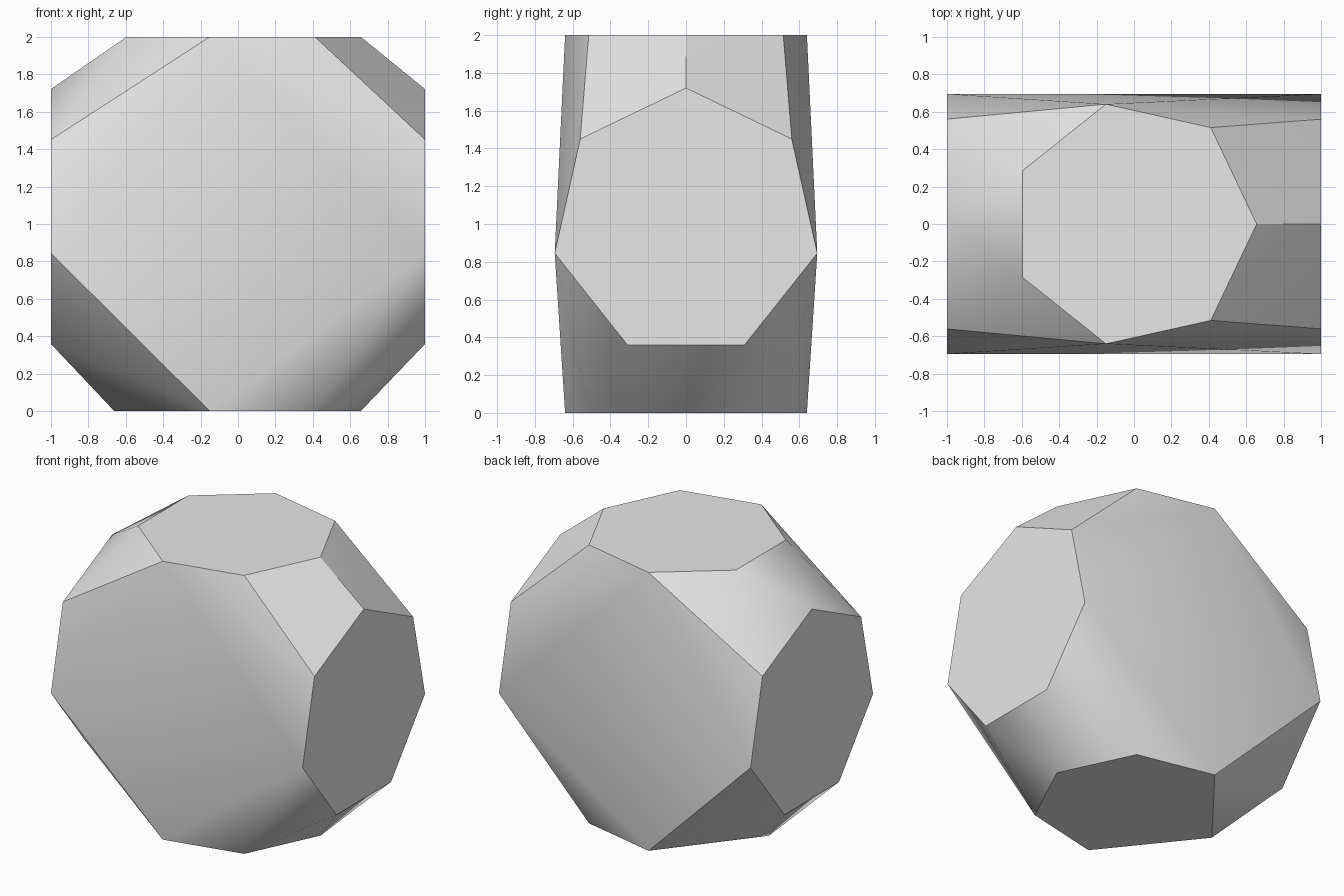
import bpy, bmesh, math

cube = bpy.data.objects.get("Cube")
if cube:
    bpy.data.objects.remove(cube, do_unlink=True)

# One plain grey material
grey = bpy.data.materials.new("light grey")
grey.use_nodes = True
grey.diffuse_color = (0.8, 0.8, 0.8, 1)
grey.node_tree.nodes["Principled BSDF"].inputs["Base Color"].default_value = (0.8, 0.8, 0.8, 1)

# Half outlines (y >= 0) of the flat end faces
top = [(0.655, 0), (0.41, 0.515), (-0.15, 0.64), (-0.595, 0.285)]     # x, y
bottom = [(0.655, 0), (0.41, 0.515), (-0.15, 0.64), (-0.66, 0)]       # x, y
side = [(0, 1.72), (0.56, 1.45), (0.695, 0.845), (0.31, 0.36)]        # y, z

points = [(x, y, 2) for x, y in top] + [(x, y, 0) for x, y in bottom]
points += [(s, y, z) for s in (-1, 1) for y, z in side]
points = set(points) | {(x, -y, z) for x, y, z in points if y}

# Wrap the outlines in a faceted block
bm = bmesh.new()
for p in sorted(points):
    bm.verts.new(p)
bmesh.ops.convex_hull(bm, input=bm.verts)
bmesh.ops.dissolve_limit(bm, angle_limit=math.radians(0.5), verts=bm.verts, edges=bm.edges)
bmesh.ops.recalc_face_normals(bm, faces=bm.faces)
mesh = bpy.data.meshes.new("faceted_block")
bm.to_mesh(mesh)
bm.free()
mesh.materials.append(grey)
block = bpy.data.objects.new("faceted_block", mesh)
bpy.context.collection.objects.link(block)

# Smooth the shallow edges, keep the rest sharp
bpy.ops.object.select_all(action='DESELECT')
block.select_set(True)
bpy.context.view_layer.objects.active = block
bpy.ops.object.shade_smooth_by_angle(angle=math.radians(30))

# The two lower corners at the left side blend softly into front and back
for e in mesh.edges:
    a, b = sorted((mesh.vertices[i].co for i in e.vertices), key=lambda c: c.z)
    if a.z < 0.01 and 0.8 < b.z < 0.9 and 0.35 < a.x < 0.5 and b.x > 0.9:
        e.use_edge_sharp = False
